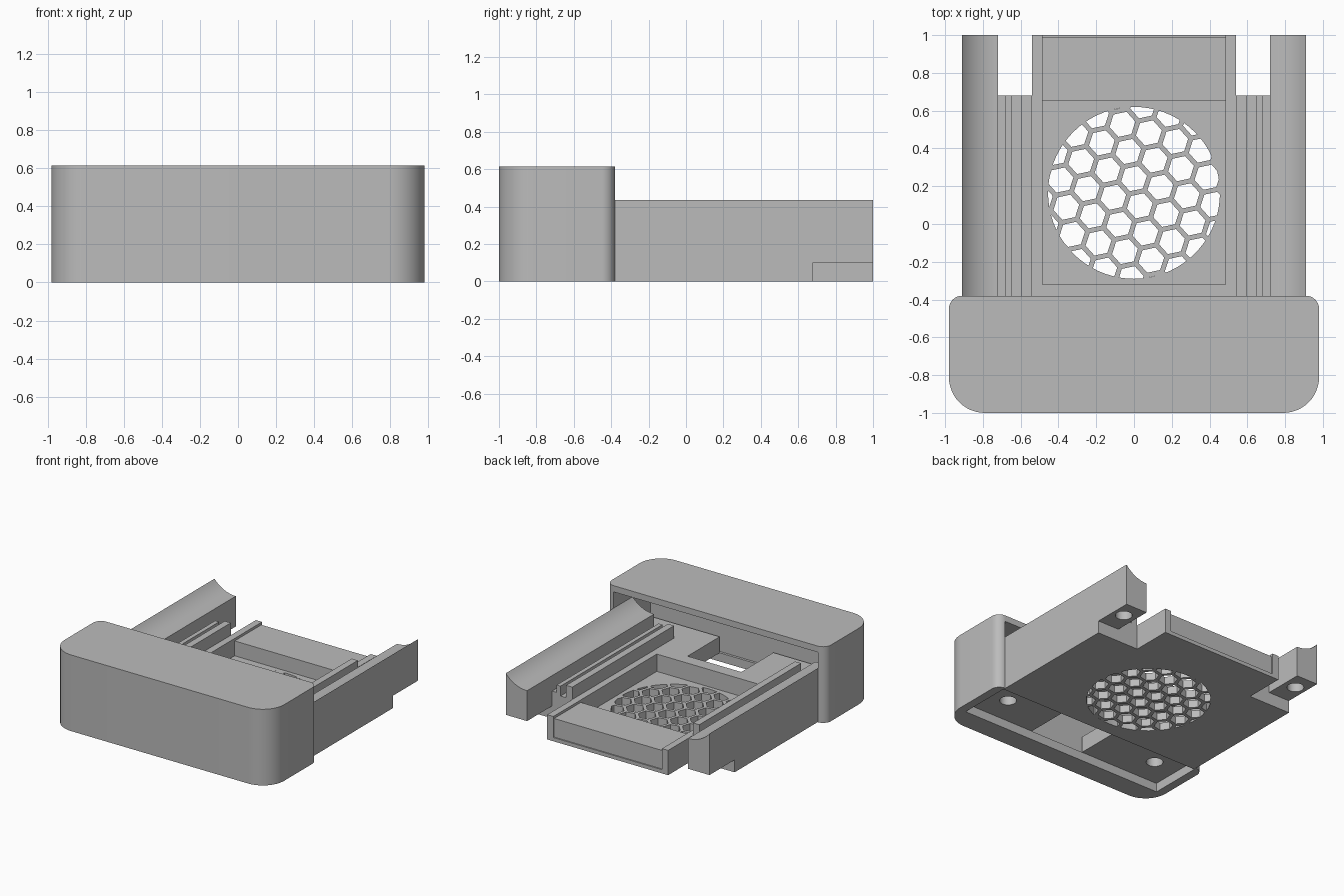
import bpy, bmesh, math
from mathutils import Vector

if "Cube" in bpy.data.objects:
    bpy.data.objects.remove(bpy.data.objects["Cube"])

gray = bpy.data.materials.new("plain_gray")
gray.use_nodes = True
gray.diffuse_color = (0.5, 0.5, 0.5, 1)
gray.node_tree.nodes["Principled BSDF"].inputs["Base Color"].default_value = (0.5, 0.5, 0.5, 1)


def prisms(name, outlines, step):
    """Extrude each closed outline (list of 3D points) along step."""
    bm = bmesh.new()
    for pts in outlines:
        face = bm.faces.new([bm.verts.new(p) for p in pts])
        ext = bmesh.ops.extrude_face_region(bm, geom=[face])
        moved = [v for v in ext["geom"] if isinstance(v, bmesh.types.BMVert)]
        bmesh.ops.translate(bm, verts=moved, vec=step)
    bmesh.ops.recalc_face_normals(bm, faces=bm.faces)
    mesh = bpy.data.meshes.new(name)
    bm.to_mesh(mesh)
    bm.free()
    mesh.materials.append(gray)
    obj = bpy.data.objects.new(name, mesh)
    bpy.context.collection.objects.link(obj)
    return obj


def box(x0, x1, y0, y1, z0, z1):
    pts = [(x0, y0, z0), (x1, y0, z0), (x1, y1, z0), (x0, y1, z0)]
    return prisms("cutter", [pts], Vector((0, 0, z1 - z0)))


def ring(x, y, z, r, n, turn=0):
    return [(x + r * math.cos(turn + i * math.tau / n),
             y + r * math.sin(turn + i * math.tau / n), z) for i in range(n)]


def boolean(obj, cutter, operation="DIFFERENCE"):
    """Apply one boolean and discard the cutter."""
    cutter.hide_render = True
    mod = obj.modifiers.new("cut", "BOOLEAN")
    mod.operation, mod.solver, mod.object = operation, "EXACT", cutter
    graph = bpy.context.evaluated_depsgraph_get()
    mesh = bpy.data.meshes.new_from_object(obj.evaluated_get(graph))
    obj.modifiers.clear()
    obj.data = mesh
    bpy.data.objects.remove(cutter)


def smooth(obj):
    bpy.ops.object.select_all(action="DESELECT")
    obj.select_set(True)
    bpy.context.view_layer.objects.active = obj
    bpy.ops.object.shade_smooth_by_angle(angle=math.radians(30))


# Front housing: rounded block, hollow, open to the back and below
outline = []
for cx, cy, r, start in ((0.91, -0.45, 0.07, 0), (-0.91, -0.45, 0.07, 90),
                         (-0.79, -0.81, 0.19, 180), (0.79, -0.81, 0.19, 270)):
    for i in range(13):
        a = math.radians(start + i * 7.5)
        outline.append((cx + r * math.cos(a), cy + r * math.sin(a), 0))
housing = prisms("front_housing", [outline], Vector((0, 0, 0.615)))
boolean(housing, box(-0.912, 0.912, -0.85, -0.2, 0.07, 0.565))
boolean(housing, box(-0.912, 0.912, -0.83, -0.2, -0.1, 0.3))
smooth(housing)

# Tray: one cross-section with guide rails and scooped side rails
half = [(0.54, 0.2), (0.54, 0.3), (0.595, 0.3), (0.595, 0.2), (0.645, 0.2),
        (0.645, 0.28), (0.68, 0.28), (0.68, 0.22), (0.72, 0.22)]
radius, sweep = 0.2456, math.radians(50.7)
for i in range(13):
    a = sweep * i / 12
    half.append((0.72 + radius * math.sin(a), 0.345 + radius * (1 - math.cos(a))))
half.append((0.91, 0))
section = half + [(-x, z) for x, z in reversed(half)]
tray = prisms("tray", [[(x, -0.83, z) for x, z in section]], Vector((0, 1.83, 0)))

# Low mounting shelf inside the housing
boolean(tray, box(-1, 1, -1, -0.62, 0.2, 1))
boolean(tray, box(-1, 1, -1, -0.4, -1, 0.07))
boolean(tray, box(-0.2, 0.28, -1, -0.42, -1, 1))

# Fan pocket, lowered rear block and its recessed end panel
boolean(tray, box(-0.485, 0.485, -0.32, 0.65, 0.06, 1))
boolean(tray, box(-0.485, 0.485, 0.65, 1.2, 0.18, 1))
boolean(tray, box(-0.485, 0.485, 0.99, 1.2, 0.03, 1))

# Rear slots, raised rail ends and screw holes on each side
for s in (-1, 1):
    xs = sorted((s * 0.54, s * 0.72))
    boolean(tray, box(*xs, 0.68, 1.2, -1, 1))
    xs = sorted((s * 0.7, s))
    boolean(tray, box(*xs, 0.68, 1.2, -1, 0.1))
    for x, y, depth in ((0.82, 0.86, 0.25), (0.7, -0.6, 0.16)):
        hole = prisms("cutter", [ring(s * x, y, -0.1, 0.062, 32)], Vector((0, 0, depth + 0.1)))
        boolean(tray, hole)

# Honeycomb vent clipped to a circle
pitch, tilt = 0.147, math.radians(12)
u = Vector((math.cos(tilt + math.pi / 2), math.sin(tilt + math.pi / 2)))
v = Vector((math.cos(tilt + math.pi / 6), math.sin(tilt + math.pi / 6)))
cells = []
for i in range(-8, 9):
    for j in range(-8, 9):
        c = Vector((0, 0.24)) + pitch * (i * u + j * v)
        if (c - Vector((0, 0.165))).length < 0.53:
            cells.append(ring(c.x, c.y, -0.05, 0.07, 6, tilt))
vent = prisms("cutter", cells, Vector((0, 0, 0.17)))
disc = prisms("cutter", [ring(0, 0.165, -0.04, 0.455, 72)], Vector((0, 0, 0.15)))
boolean(vent, disc, "INTERSECT")
boolean(tray, vent)
smooth(tray)
